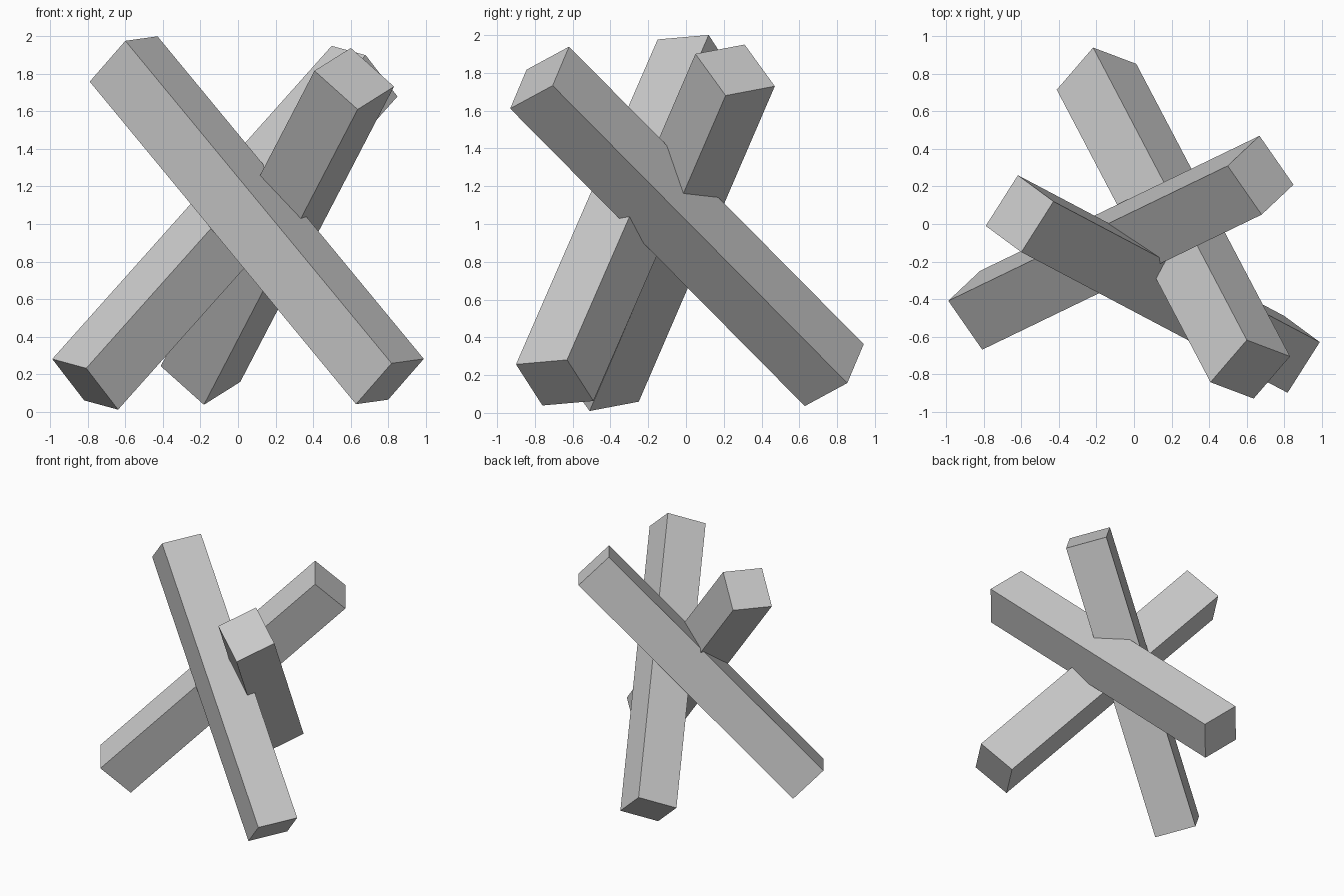
import bpy
from mathutils import Vector, Matrix

if "Cube" in bpy.data.objects:
    bpy.data.objects.remove(bpy.data.objects["Cube"])

THICK = 0.321


def beam(name, start, end, edge):
    """Square beam between two end centres, one cross-section side along edge."""
    a, b = Vector(start), Vector(end)
    axis = (b - a).normalized()
    u = Vector(edge)
    u = (u - axis * u.dot(axis)).normalized()
    v = axis.cross(u)
    rot = Matrix((u, v, axis)).transposed().to_4x4()
    bpy.ops.mesh.primitive_cube_add(size=1)
    ob = bpy.context.object
    ob.name = name
    size = Matrix.Diagonal((THICK, THICK, (b - a).length, 1))
    ob.data.transform(size)
    ob.matrix_world = Matrix.Translation((a + b) / 2) @ rot
    return ob


# three beams leaning through each other
beam("front_beam", (-0.61, 0.055, 1.88), (0.81, -0.695, 0.16), (0.19, -0.14, 0.22))
beam("rear_beam", (-0.815, -0.46, 0.145), (0.675, 0.26, 1.815), (0.18, -0.26, -0.05))
beam("cross_beam", (0.62, -0.775, 1.775), (-0.20, 0.785, 0.20), (0.23, -0.09, -0.20))
